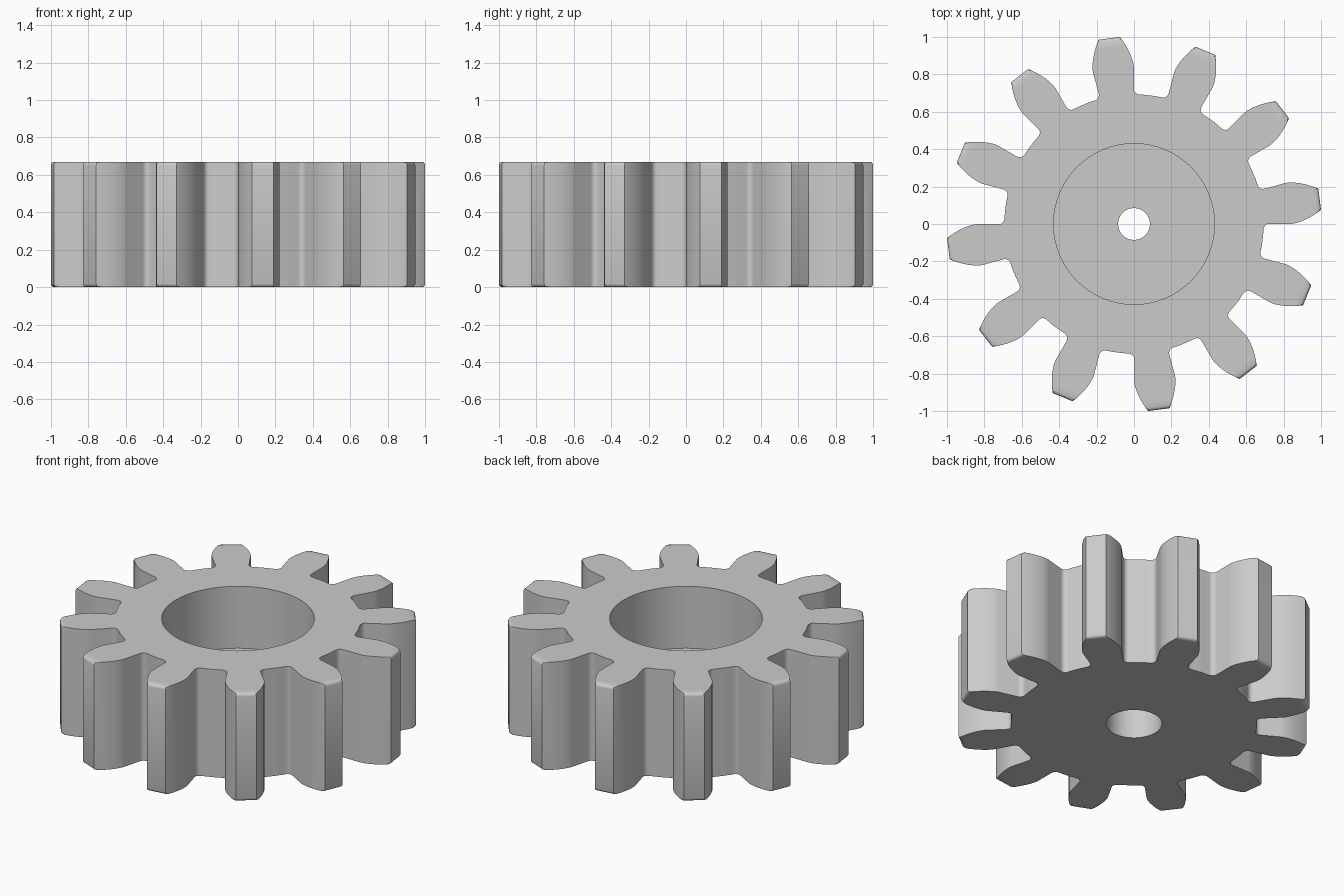
import bpy
import bmesh
from math import sin, cos, tan, acos, asin, sqrt, pi, radians, hypot, atan2

default = bpy.data.objects.get("Cube")
if default:
    bpy.data.objects.remove(default, do_unlink=True)

TEETH = 12
HEIGHT = 0.67
TIP, BASE, ROOT = 1.003, 0.84, 0.693     # tip, base circle and root radii
HALF = radians(7.55)                     # half angle of a tooth at the base circle
PHASE = radians(7.6)                     # turn of the first tooth
FILLET, ROUND = 0.03, 0.018
BORE, HOLE, RECESS = 0.43, 0.085, 0.157  # radii of the stepped bore
FLOOR, STEP = 0.285, 0.18
SEGMENTS = 64


def tooth_side():
    """Polar points of one tooth side, from the gap centre to the tip."""
    pitch = pi / TEETH
    pts = [(ROOT, pitch), (ROOT, pitch - radians(2.5))]
    # root fillet
    rc = ROOT + FILLET
    cx = sqrt(rc * rc - FILLET * FILLET)
    start, end = pi + asin(FILLET / rc), 1.5 * pi
    for i in range(6):
        a = start + (end - start) * i / 5
        x, y = cx + FILLET * cos(a), FILLET + FILLET * sin(a)
        pts.append((hypot(x, y), HALF + atan2(y, x)))
    # involute flank
    for i in range(11):
        r = BASE + (TIP - BASE) * i / 10
        a = acos(min(1, BASE / r))
        pts.append((r, HALF - (tan(a) - a)))
    return pts


side = tooth_side()
tooth = [(r, -a) for r, a in side] + side[:0:-1]
outline = [(r, a + PHASE + 2 * pi * k / TEETH) for k in range(TEETH) for r, a in tooth]

bm = bmesh.new()


def ring(points, z):
    return [bm.verts.new((r * cos(a), r * sin(a), z)) for r, a in points]


def circle(radius, z):
    return ring([(radius, 2 * pi * i / SEGMENTS) for i in range(SEGMENTS)], z)


def bridge(rings):
    for low, high in zip(rings, rings[1:]):
        n = len(low)
        for i in range(n):
            j = (i + 1) % n
            bm.faces.new((low[i], low[j], high[j], high[i]))


def cap(outer, inner):
    edges = [bm.edges.get((loop[i - 1], loop[i])) for loop in (outer, inner) for i in range(len(loop))]
    bmesh.ops.triangle_fill(bm, edges=edges, use_beauty=True)


# Toothed wall with rounded tip edges at the top and bottom
steps = [i * pi / 6 for i in range(4)]
lower = [(ROUND * (1 - sin(t)), ROUND * (1 - cos(t))) for t in reversed(steps)]
layers = lower + [(HEIGHT - z, cut) for z, cut in reversed(lower)]
wall = [ring([(min(r, TIP - cut), a) for r, a in outline], z) for z, cut in layers]
bridge(wall)

# Stepped bore: wide pocket above, narrow hole, recess below
bore = [circle(r, z) for r, z in ((BORE, HEIGHT), (BORE, FLOOR), (HOLE, FLOOR),
                                  (HOLE, STEP), (RECESS, STEP), (RECESS, 0))]
bridge(bore)

# Flat end faces
cap(wall[-1], bore[0])
cap(wall[0], bore[-1])
bmesh.ops.recalc_face_normals(bm, faces=bm.faces)

mesh = bpy.data.meshes.new("gear")
bm.to_mesh(mesh)
bm.free()
gear = bpy.data.objects.new("gear", mesh)
bpy.context.collection.objects.link(gear)

# Plain grey
grey = bpy.data.materials.new("plain_grey")
grey.use_nodes = True
colour = (0.6, 0.6, 0.6, 1)
grey.diffuse_color = colour
grey.node_tree.nodes["Principled BSDF"].inputs["Base Color"].default_value = colour
mesh.materials.append(grey)

bpy.ops.object.select_all(action="DESELECT")
gear.select_set(True)
bpy.context.view_layer.objects.active = gear
bpy.ops.object.shade_smooth_by_angle(angle=radians(31))
